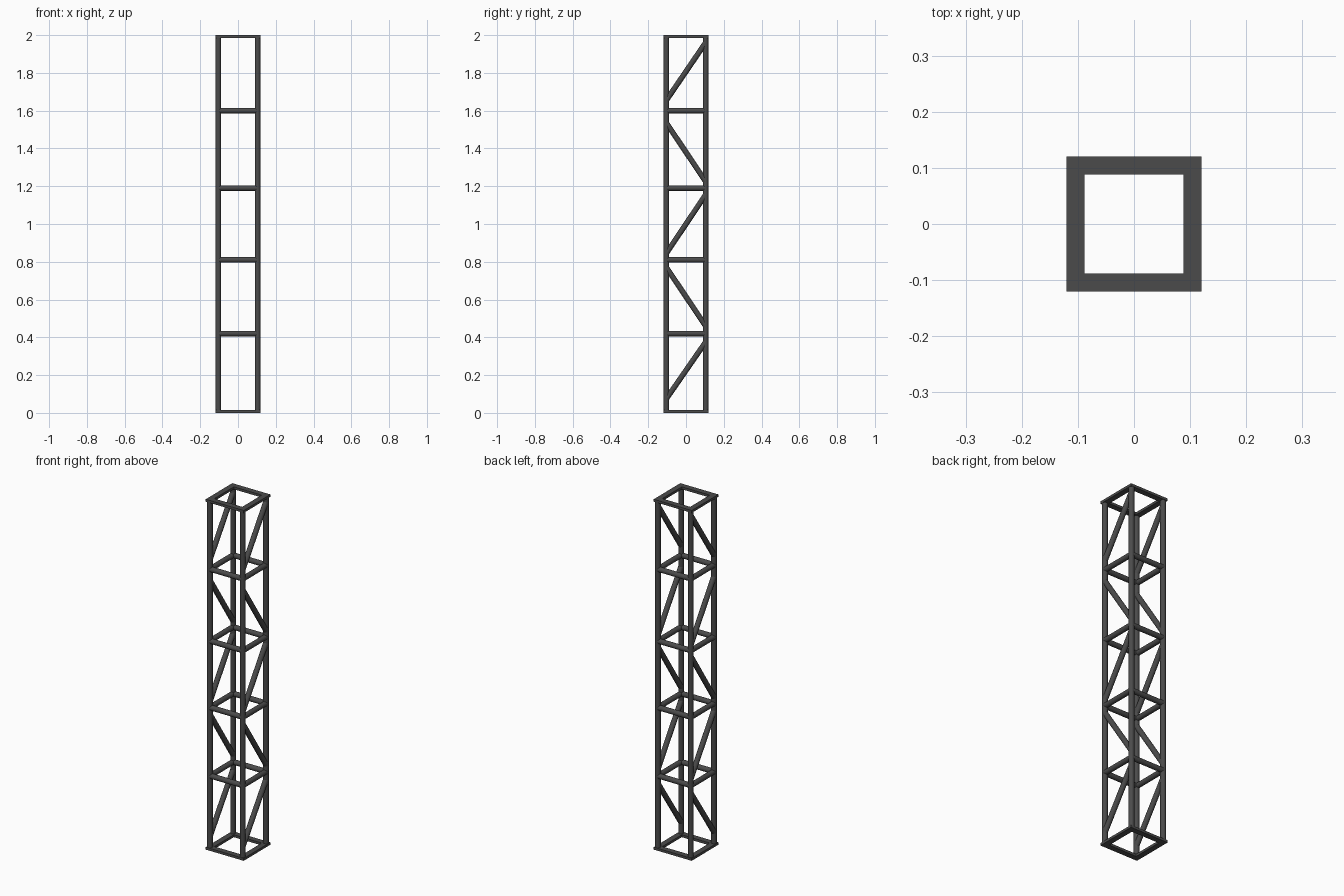
import bpy
from mathutils import Vector

if "Cube" in bpy.data.objects:
    bpy.data.objects.remove(bpy.data.objects["Cube"])

R = 0.0145    # tube radius
C = 0.104     # post centre offset
H = 2.0

mat = bpy.data.materials.new("dark_metal")
mat.diffuse_color = (0.07, 0.07, 0.07, 1)
mat.use_nodes = True
mat.node_tree.nodes["Principled BSDF"].inputs["Base Color"].default_value = mat.diffuse_color


def finish(ob, name):
    ob.name = name
    ob.data.materials.append(mat)
    return ob


def tube(name, a, b, r=R):
    a, b = Vector(a), Vector(b)
    d = b - a
    bpy.ops.mesh.primitive_cylinder_add(
        vertices=24, radius=r, depth=d.length, location=(a + b) / 2,
        rotation=d.to_track_quat('Z', 'Y').to_euler())
    ob = bpy.context.object
    bpy.ops.object.shade_smooth_by_angle()
    return finish(ob, name)


def end_frame(name, z0, z1, outer=0.12, inner=0.088):
    # square flat ring with an open middle
    sq = [(-1, -1), (1, -1), (1, 1), (-1, 1)]
    verts = [(x * s, y * s, z) for z in (z0, z1)
             for s in (outer, inner) for x, y in sq]
    faces = []
    for i in range(4):
        j = (i + 1) % 4
        faces += [(i, j, 8 + j, 8 + i), (4 + j, 4 + i, 12 + i, 12 + j),
                  (8 + i, 8 + j, 12 + j, 12 + i), (j, i, 4 + i, 4 + j)]
    me = bpy.data.meshes.new(name)
    me.from_pydata(verts, [], faces)
    ob = bpy.data.objects.new(name, me)
    bpy.context.collection.objects.link(ob)
    return finish(ob, name)


# Flat frames at the two ends
T = 0.014
end_frame("bottom_frame", 0, T)
end_frame("top_frame", H - T, H)

# Corner posts
for x in (-C, C):
    for y in (-C, C):
        tube("corner_post", (x, y, T / 2), (x, y, H - T / 2))

# Horizontal rungs on all four sides
for z in (0.42, 0.81, 1.19, 1.60):
    for s in (-C, C):
        tube("cross_rung", (-C, s, z), (C, s, z))
        tube("side_rung", (s, -C, z), (s, C, z))

# Zigzag diagonal braces on the left and right sides
braces = [(0.075, 0.375), (0.77, 0.46), (0.845, 1.155), (1.535, 1.225), (1.655, 1.96)]
for front_z, back_z in braces:
    for x in (-C, C):
        tube("diagonal_brace", (x, -C, front_z), (x, C, back_z))
